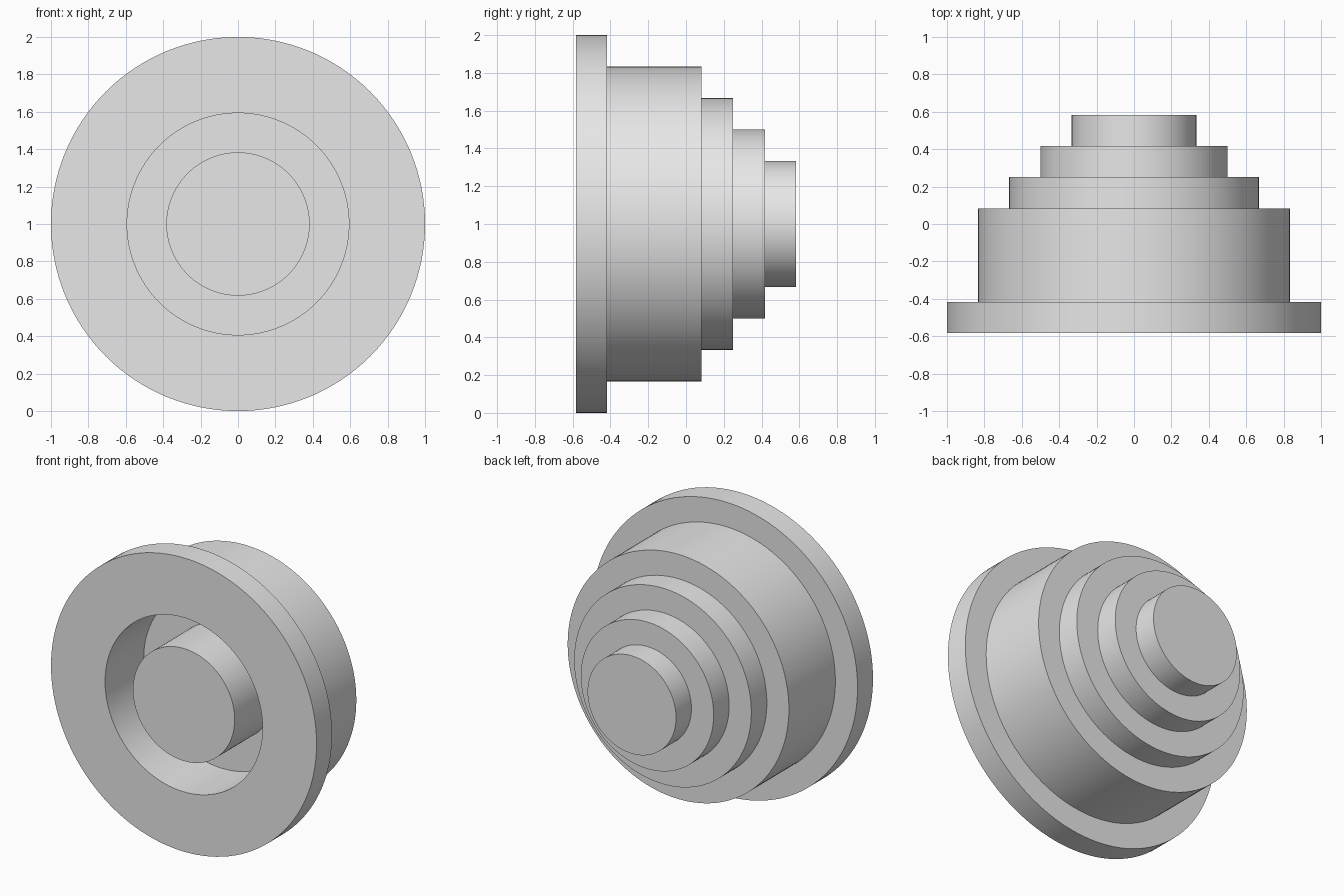
import bpy
import bmesh
from math import cos, sin, pi, radians

SEGMENTS = 128

cube = bpy.data.objects.get("Cube")
if cube:
    bpy.data.objects.remove(cube, do_unlink=True)

# Single grey material
grey = bpy.data.materials.new("plain_grey")
grey.use_nodes = True
colour = (0.8, 0.8, 0.8, 1.0)
grey.diffuse_color = colour
grey.node_tree.nodes["Principled BSDF"].inputs["Base Color"].default_value = colour


def turned_part(name, profile):
    """Turn a (radius, y) profile about the y axis, closing both ends."""
    bm = bmesh.new()
    rings = []
    for radius, y in profile:
        angles = [2 * pi * i / SEGMENTS for i in range(SEGMENTS)]
        rings.append([bm.verts.new((radius * cos(a), y, 1 + radius * sin(a)))
                      for a in angles])
    for a, b in zip(rings, rings[1:]):
        for i in range(SEGMENTS):
            j = (i + 1) % SEGMENTS
            bm.faces.new((a[i], a[j], b[j], b[i]))
    bm.faces.new(rings[0])
    bm.faces.new(rings[-1])
    bmesh.ops.recalc_face_normals(bm, faces=bm.faces)

    mesh = bpy.data.meshes.new(name)
    bm.to_mesh(mesh)
    bm.free()
    mesh.materials.append(grey)
    obj = bpy.data.objects.new(name, mesh)
    bpy.context.collection.objects.link(obj)
    bpy.ops.object.select_all(action='DESELECT')
    obj.select_set(True)
    bpy.context.view_layer.objects.active = obj
    bpy.ops.object.shade_smooth_by_angle(angle=radians(30))
    return obj


FRONT = -0.583
FLOOR = -0.167

# Central post and the annular recess around it
profile = [(0.383, FRONT), (0.383, FLOOR), (0.593, FLOOR), (0.593, FRONT)]

# Flange, drum and three shrinking steps: radius, front y, back y
steps = [(1.0, FRONT, -0.417), (0.833, -0.417, 0.083), (0.667, 0.083, 0.25),
         (0.5, 0.25, 0.417), (0.333, 0.417, 0.583)]
for radius, y0, y1 in steps:
    profile += [(radius, y0), (radius, y1)]

turned_part("stepped_hub", profile)
